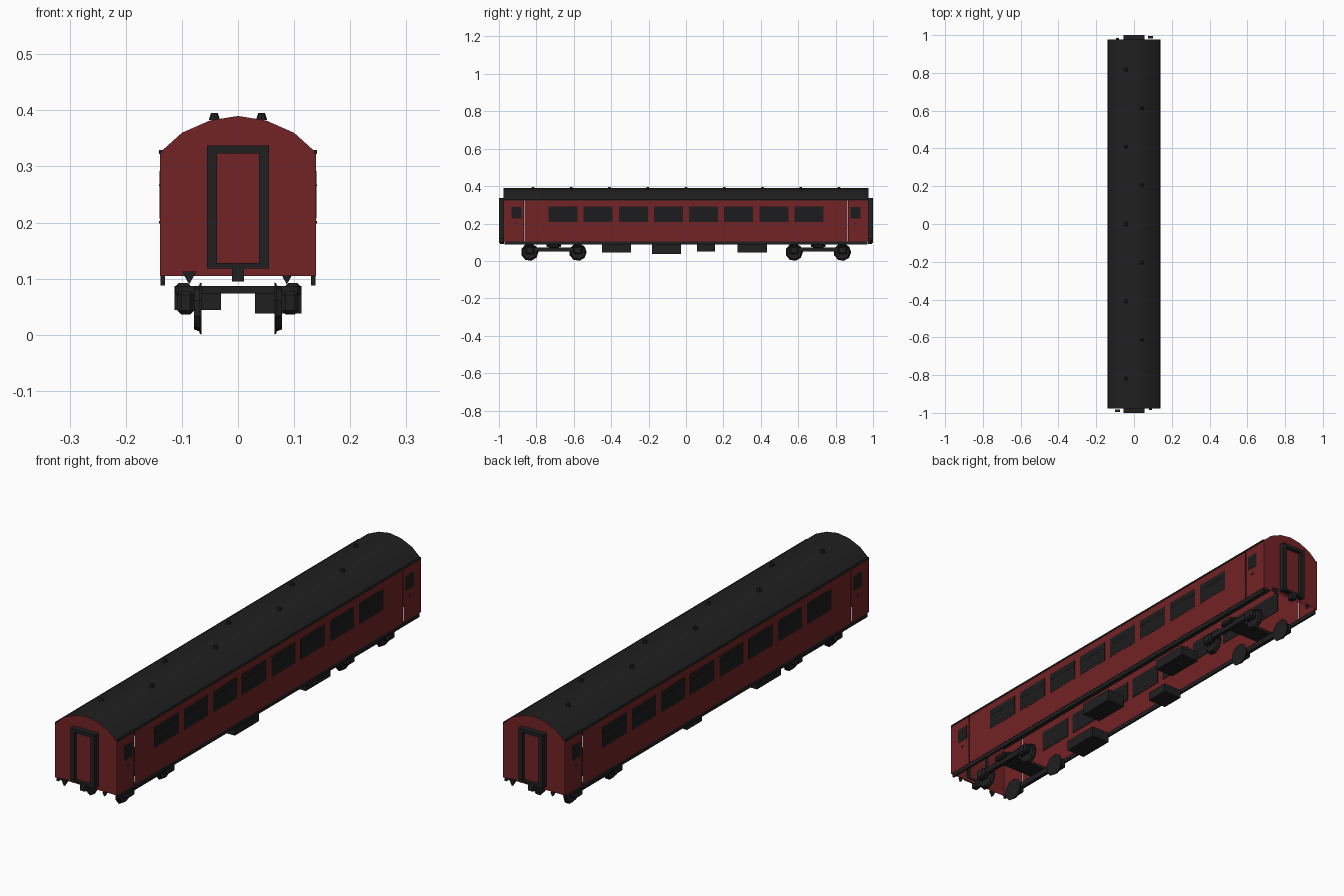
import bpy, math

if "Cube" in bpy.data.objects:
    bpy.data.objects.remove(bpy.data.objects["Cube"])


def material(name, rgb):
    m = bpy.data.materials.new(name)
    m.diffuse_color = (*rgb, 1)
    m.use_nodes = True
    m.node_tree.nodes["Principled BSDF"].inputs["Base Color"].default_value = m.diffuse_color
    return m


RED = material("maroon_paint", (0.17, 0.017, 0.019))
DARK = material("black_metal", (0.014, 0.014, 0.014))
GLASS = material("dark_glass", (0.012, 0.012, 0.013))


def mesh(name, verts, faces, mat):
    me = bpy.data.meshes.new(name)
    me.from_pydata(verts, [], faces)
    me.materials.append(mat)
    ob = bpy.data.objects.new(name, me)
    bpy.context.collection.objects.link(ob)
    return ob


def box(name, x0, x1, y0, y1, z0, z1, mat=DARK, bevel=0):
    v = [(x, y, z) for x in (x0, x1) for y in (y0, y1) for z in (z0, z1)]
    f = [(0, 1, 3, 2), (4, 6, 7, 5), (0, 4, 5, 1), (2, 3, 7, 6), (0, 2, 6, 4), (1, 5, 7, 3)]
    ob = mesh(name, v, f, mat)
    if bevel:
        b = ob.modifiers.new("bevel", 'BEVEL')
        b.width, b.segments = bevel, 1
    return ob


def side_box(name, s, x0, x1, *rest, **kw):
    a, b = sorted((s * x0, s * x1))
    return box(name, a, b, *rest, **kw)


def cyl(name, loc, r1, r2, depth, sides, rot=(0, 0, 0), mat=DARK):
    bpy.ops.mesh.primitive_cone_add(vertices=sides, radius1=r1, radius2=r2, depth=depth,
                                    location=loc, rotation=rot)
    ob = bpy.context.object
    ob.name = name
    ob.data.materials.append(mat)
    return ob


W, END, Z0, EAVE = 0.139, 0.977, 0.105, 0.325
half = [(W, EAVE), (0.10, 0.36), (0.05, 0.382)]
arc = half + [(0, 0.39)] + [(-x, z) for x, z in reversed(half)]
n = len(arc)

# curved roof skin
roof = mesh("roof", [(x, y, z) for y in (-END, END) for x, z in arc],
            [(i, i + n, i + n + 1, i + 1) for i in range(n - 1)], DARK)
bpy.context.view_layer.objects.active = roof
roof.select_set(True)
bpy.ops.object.shade_smooth_by_angle(angle=math.radians(40))

# roof ventilators, staggered either side of the ridge
for i in range(9):
    x = -0.042 if i % 2 == 0 else 0.042
    cyl("roof_vent", (x, -0.818 + i * 0.2045, 0.389), 0.01, 0.006, 0.012, 8)

# side walls: one long panel and a vestibule door panel at each end (open floor)
for s in (-1, 1):
    x = s * W
    for name, a, b in (("side_wall", -0.863, 0.863), ("end_door_panel", -END, -0.867),
                       ("end_door_panel", 0.867, END)):
        v = [(x, a, Z0), (x, b, Z0), (x, b, EAVE), (x, a, EAVE)]
        mesh(name, v, [(0, 1, 2, 3) if s > 0 else (3, 2, 1, 0)], RED)
    # gutter and lower sill
    side_box("gutter", s, 0.135, 0.141, -END, END, 0.322, 0.329)
    side_box("sill", s, 0.13, 0.138, -0.97, 0.97, 0.088, 0.105)
    # main windows with a ventilator bar
    for i in range(8):
        y = (i - 3.5) * 0.1877
        side_box("window", s, 0.137, 0.1398, y - 0.0775, y + 0.0775, 0.207, 0.292, GLASS)
        side_box("window_bar", s, 0.139, 0.1406, y - 0.073, y + 0.073, 0.265, 0.268)
    # door windows and handles
    for e in (-1, 1):
        y = e * 0.906
        side_box("door_window", s, 0.137, 0.1398, y - 0.027, y + 0.027, 0.228, 0.288, GLASS)
        side_box("door_handle", s, 0.139, 0.1412, y - 0.006, y + 0.006, 0.198, 0.203)

# ends
for e in (-1, 1):
    outline = [(-W, Z0), (W, Z0)] + arc
    idx = list(range(len(outline)))
    mesh("end_wall", [(x, e * END, z) for x, z in outline], [idx if e < 0 else idx[::-1]], RED)
    ya, yb = sorted((e * 0.975, e * 1.0))
    # gangway surround and its door
    for s in (-1, 1):
        side_box("gangway_post", s, 0.037, 0.055, ya, yb, 0.118, 0.337)
    box("gangway_top", -0.037, 0.037, ya, yb, 0.323, 0.337)
    box("gangway_bottom", -0.037, 0.037, ya, yb, 0.118, 0.128)
    yc, yd = sorted((e * 0.975, e * 0.985))
    box("gangway_door", -0.037, 0.037, yc, yd, 0.128, 0.323, RED)
    # coupler and wedge shaped buffers
    box("coupler", -0.011, 0.011, ya, yb, 0.095, 0.118)
    for x, w, top, y in ((e * 0.087, 0.013, 0.113, 0.995), (-e * 0.087, 0.008, 0.106, 0.985)):
        tri = [(x - w, top), (x, 0.09), (x + w, top)]
        mesh("buffer", [(a, e * q, z) for q in (y - 0.012, y) for a, z in tri],
             [(0, 1, 2), (5, 4, 3), (0, 3, 4, 1), (1, 4, 5, 2), (2, 5, 3, 0)], DARK)

# bogies
for e in (-1, 1):
    c = e * 0.707
    box("bogie_bolster", -0.1, 0.1, c - 0.04, c + 0.04, 0.074, 0.087)
    for s in (-1, 1):
        side_box("bogie_side_frame", s, 0.083, 0.098, c - 0.135, c + 0.135, 0.05, 0.073)
        side_box("bogie_spring", s, 0.083, 0.112, c - 0.03, c + 0.03, 0.068, 0.092, bevel=0.006)
        for d in (-1, 1):
            y = c + d * 0.129
            rot = (0, s * math.pi / 2, 0)
            cyl("wheel_flange", (s * 0.067, y, 0.047), 0.047, 0.045, 0.004, 9, rot)
            cyl("wheel", (s * 0.073, y, 0.047), 0.042, 0.038, 0.01, 9, rot)
            side_box("axle_box", s, 0.078, 0.108, y - 0.024, y + 0.024, 0.036, 0.078, bevel=0.007)

# underfloor equipment boxes
for s, y0, y1, z in ((-1, -0.45, -0.295, 0.044), (1, -0.182, -0.026, 0.038),
                     (-1, 0.058, 0.155, 0.051), (1, 0.275, 0.434, 0.045)):
    side_box("equipment_box", s, 0.03, 0.113, y0, y1, z, 0.087)
